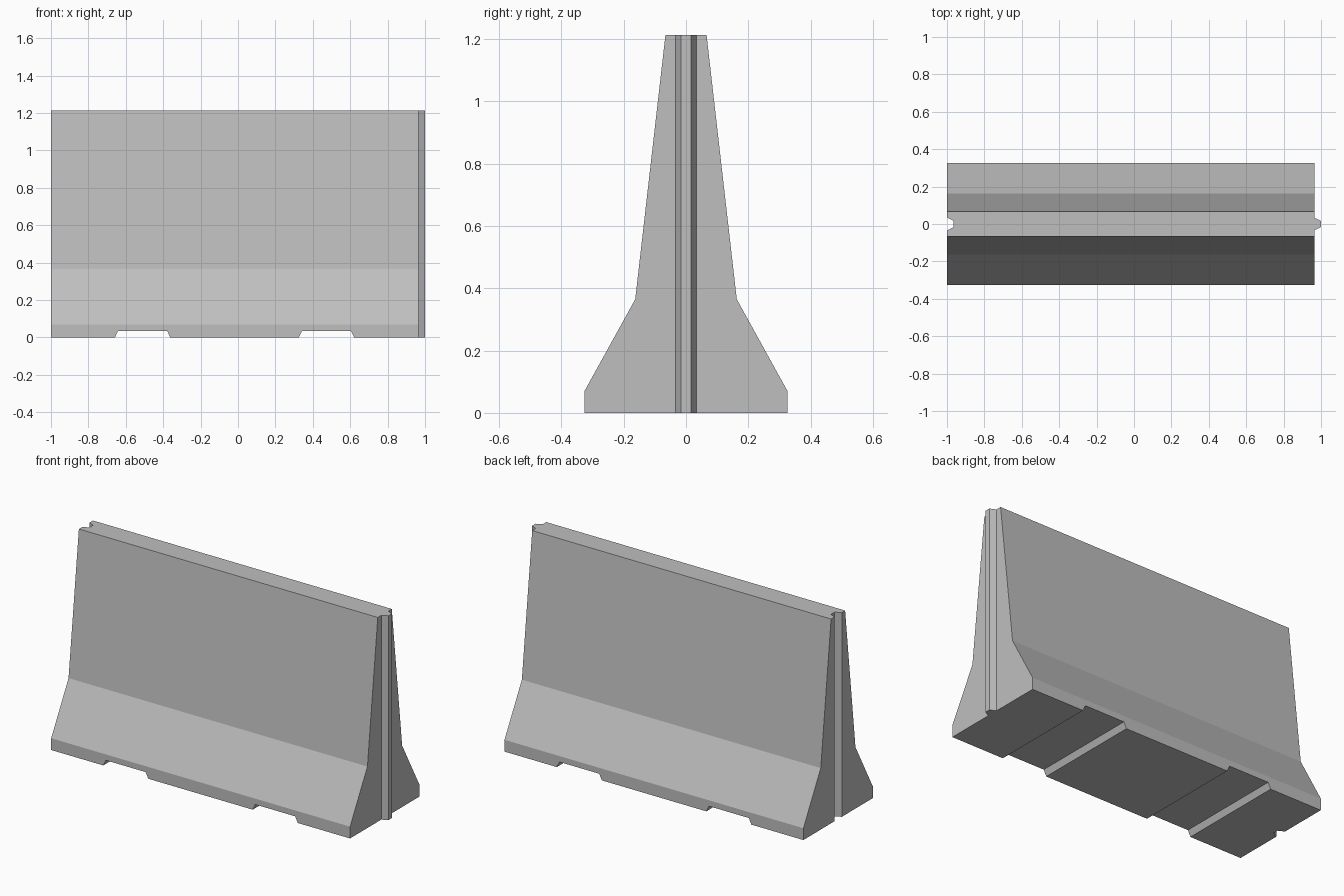
import bpy
import bmesh
from mathutils import Vector

HEIGHT = 1.214
END = 0.965  # body end, the tongue reaches x = 1

cube = bpy.data.objects.get("Cube")
if cube:
    bpy.data.objects.remove(cube, do_unlink=True)

concrete = bpy.data.materials.new("concrete grey")
concrete.use_nodes = True
GREY = (0.52, 0.52, 0.52, 1)
concrete.diffuse_color = GREY
concrete.node_tree.nodes["Principled BSDF"].inputs["Base Color"].default_value = GREY


def prism(name, points, sweep):
    """Extrude a closed flat outline along the sweep vector."""
    bm = bmesh.new()
    face = bm.faces.new([bm.verts.new(p) for p in points])
    result = bmesh.ops.extrude_face_region(bm, geom=[face])
    moved = [g for g in result["geom"] if isinstance(g, bmesh.types.BMVert)]
    bmesh.ops.translate(bm, verts=moved, vec=Vector(sweep))
    bmesh.ops.recalc_face_normals(bm, faces=bm.faces)
    mesh = bpy.data.meshes.new(name)
    bm.to_mesh(mesh)
    bm.free()
    mesh.materials.append(concrete)
    obj = bpy.data.objects.new(name, mesh)
    bpy.context.collection.objects.link(obj)
    return obj


def cut(target, cutter):
    mod = target.modifiers.new(cutter.name, "BOOLEAN")
    mod.operation = "DIFFERENCE"
    mod.solver = "EXACT"
    mod.object = cutter
    bpy.context.view_layer.objects.active = target
    bpy.ops.object.modifier_apply(modifier=mod.name)
    bpy.data.objects.remove(cutter, do_unlink=True)


# Barrier body: mirrored safety profile swept along x
side = [(0.326, 0), (0.326, 0.07), (0.163, 0.365), (0.066, HEIGHT)]
outline = side + [(-y, z) for y, z in reversed(side)]
body = prism("barrier_body", [(-1, y, z) for y, z in outline], (1 + END, 0, 0))

# Lifting pockets through the base
for centre in (-0.51, 0.473):
    pocket = [(centre + x, -0.5, z) for x, z in
              ((-0.165, -0.035), (0.165, -0.035), (0.131, 0.035), (-0.131, 0.035))]
    cut(body, prism("pocket_cutter", pocket, (0, 1, 0)))

# Groove in the right end
groove = [(-1.035, -0.053, -0.1), (-0.965, -0.017, -0.1),
          (-0.965, 0.017, -0.1), (-1.035, 0.053, -0.1)]
cut(body, prism("groove_cutter", groove, (0, 0, HEIGHT + 0.2)))

# Matching tongue on the left end
tongue = [(END, -0.033, 0), (1, -0.016, 0), (1, 0.016, 0), (END, 0.033, 0)]
prism("end_tongue", tongue, (0, 0, HEIGHT))
